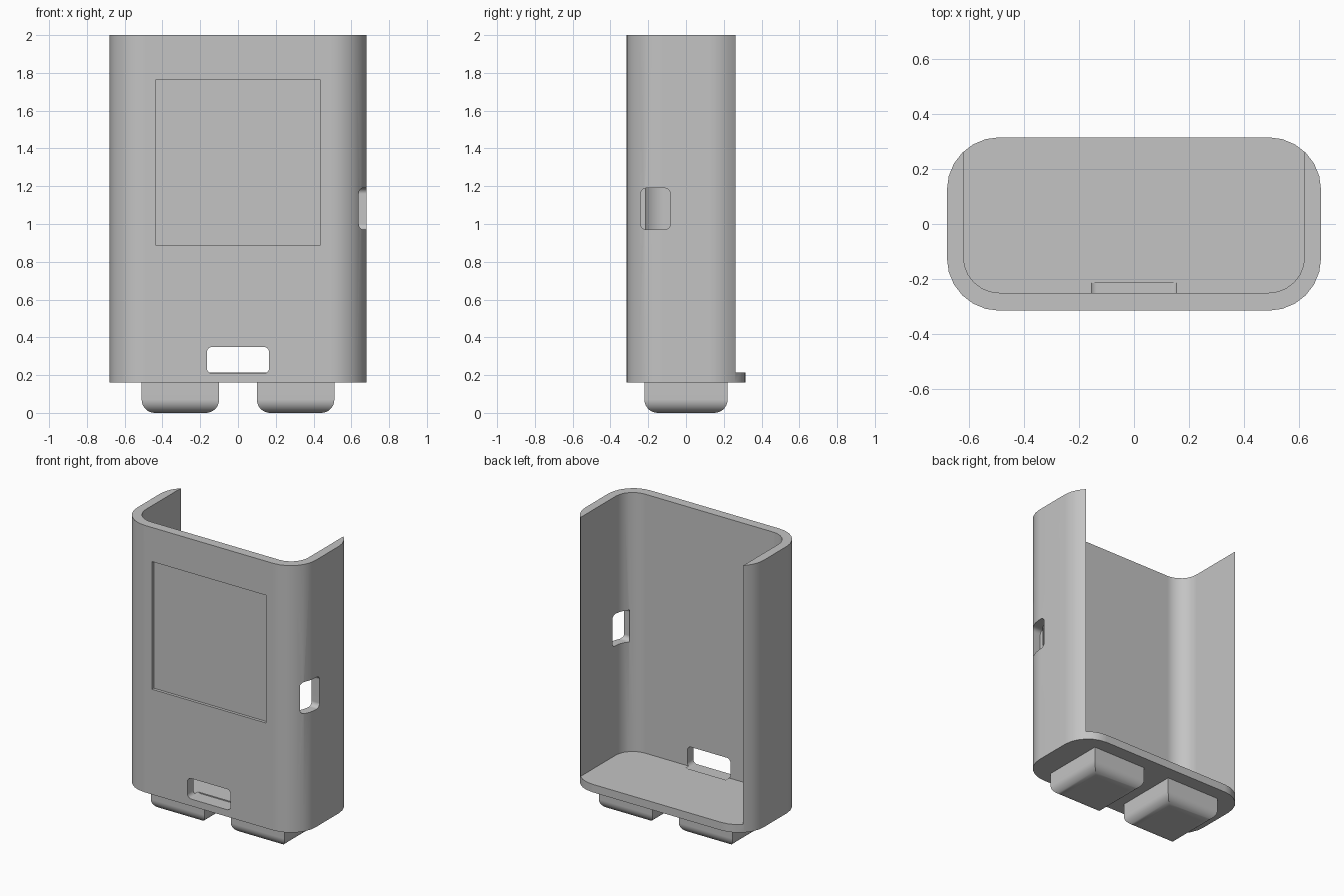
import bpy, bmesh
from math import sin, cos, pi
from mathutils import Vector

cube = bpy.data.objects.get("Cube")
if cube:
    bpy.data.objects.remove(cube, do_unlink=True)

# One plain grey for the whole case
GREY = (0.55, 0.55, 0.55, 1)
grey = bpy.data.materials.new("plain grey")
grey.use_nodes = True
grey.diffuse_color = GREY
grey.node_tree.nodes["Principled BSDF"].inputs["Base Color"].default_value = GREY


def rounded(x0, x1, y0, y1, r, steps=6):
    """Counter-clockwise rectangle outline with rounded corners."""
    centres = [(x1 - r, y1 - r), (x0 + r, y1 - r), (x0 + r, y0 + r), (x1 - r, y0 + r)]
    if r == 0:
        return centres
    return [(cx + r * cos((q + i / steps) * pi / 2), cy + r * sin((q + i / steps) * pi / 2))
            for q, (cx, cy) in enumerate(centres) for i in range(steps + 1)]


def loft(name, rings):
    """Closed solid through a stack of matching rings of points."""
    bm = bmesh.new()
    loops = [[bm.verts.new(p) for p in ring] for ring in rings]
    for a, b in zip(loops, loops[1:]):
        for i in range(len(a)):
            j = (i + 1) % len(a)
            bm.faces.new((a[i], a[j], b[j], b[i]))
    bm.faces.new(loops[0][::-1])
    bm.faces.new(loops[-1])
    bmesh.ops.recalc_face_normals(bm, faces=bm.faces[:])
    mesh = bpy.data.meshes.new(name)
    bm.to_mesh(mesh)
    bm.free()
    mesh.materials.append(grey)
    obj = bpy.data.objects.new(name, mesh)
    bpy.context.collection.objects.link(obj)
    return obj


def prism(name, outline, axis, lo, hi):
    """Extrude an outline along an axis; the outline fills the other two axes in order."""
    def place(p, d):
        v = list(p)
        v.insert(axis, d)
        return Vector(v)
    return loft(name, [[place(p, d) for p in outline] for d in (lo, hi)])


def activate(obj):
    bpy.ops.object.select_all(action='DESELECT')
    obj.select_set(True)
    bpy.context.view_layer.objects.active = obj


def cut(obj, cutter):
    mod = obj.modifiers.new("cut", 'BOOLEAN')
    mod.operation = 'DIFFERENCE'
    mod.solver = 'EXACT'
    mod.object = cutter
    activate(obj)
    bpy.ops.object.modifier_apply(modifier=mod.name)
    bpy.data.objects.remove(cutter, do_unlink=True)


def smooth(obj):
    activate(obj)
    bpy.ops.object.shade_smooth_by_angle(angle=pi / 6)
    obj.modifiers.new("flat sides", 'WEIGHTED_NORMAL').keep_sharp = True


# Case shell: rounded block, hollowed out and open at the top and back
shell = prism("case_shell", rounded(-0.68, 0.68, -0.315, 0.315, 0.19), 2, 0.16, 2)
cut(shell, prism("cavity", rounded(-0.62, 0.62, -0.25, 0.9, 0.13), 2, 0.215, 2.2))

# Shallow screen recess in the front
cut(shell, prism("screen_recess", rounded(-0.435, 0.435, 0.885, 1.765, 0), 1, -0.5, -0.295))

# Port slot low in the front, just nicking the floor
cut(shell, prism("port_slot", rounded(-0.165, 0.165, 0.208, 0.35, 0.03), 1, -0.5, -0.215))

# Switch hole in the left side
cut(shell, prism("switch_hole", rounded(-0.24, -0.083, 0.97, 1.19, 0.03), 0, 0.58, 0.9))
smooth(shell)

# Two block feet with rounded lower edges and square upright corners
R = 0.07
for side, x in (("right", -0.305), ("left", 0.305)):
    levels = [(R * (1 - sin(a)), R * (1 - cos(a))) for a in (i * pi / 16 for i in range(9))]
    levels = [(inset, z) for inset, z in levels] + [(0, 0.16)]
    rings = [[(px, py, z) for px, py in
              rounded(x - 0.205 + d, x + 0.205 - d, -0.22 + d, 0.22 - d, 0)]
             for d, z in levels]
    smooth(loft(side + "_foot", rings))
